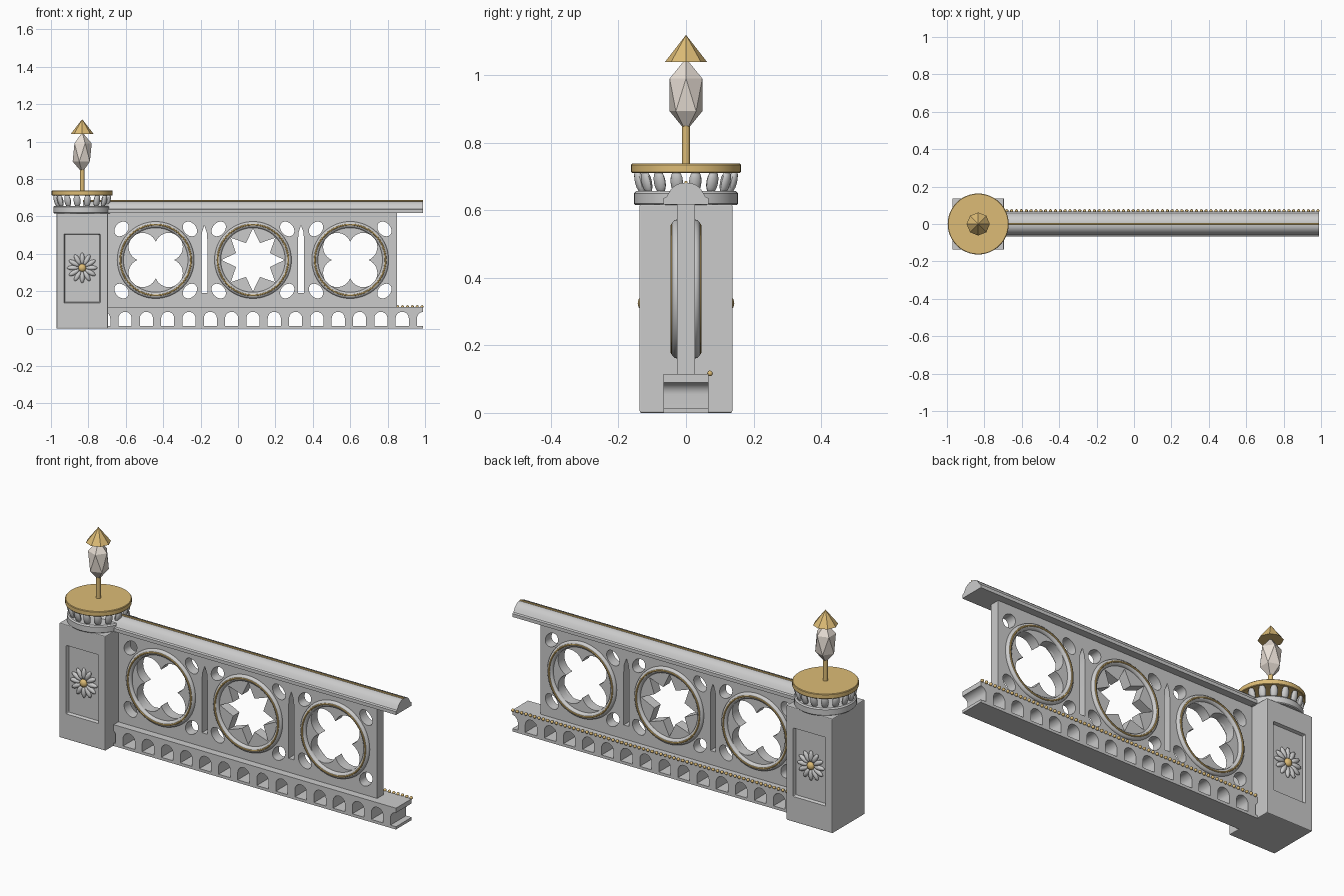
import bpy, bmesh
from math import pi, sin, cos, radians
from mathutils import Matrix, Vector

if "Cube" in bpy.data.objects:
    bpy.data.objects.remove(bpy.data.objects["Cube"])

PX = -0.833          # pier centre
X0, X1 = -0.83, 0.99  # rail extent
CZ = 0.367           # roundel height


def material(name, col):
    m = bpy.data.materials.new(name)
    m.diffuse_color = (*col, 1)
    m.use_nodes = True
    m.node_tree.nodes["Principled BSDF"].inputs["Base Color"].default_value = m.diffuse_color
    return m


GOLD = material("gold", (0.72, 0.50, 0.18))
GLASS = material("warm_glass", (0.80, 0.73, 0.66))


def finish(name, me, mat=None, smooth=True):
    if smooth:
        me.shade_smooth()
        me.set_sharp_from_angle(angle=radians(35))
    if mat:
        me.materials.append(mat)
    ob = bpy.data.objects.new(name, me)
    bpy.context.collection.objects.link(ob)
    return ob


def from_bm(name, bm, mat=None, smooth=True):
    bmesh.ops.recalc_face_normals(bm, faces=bm.faces)
    me = bpy.data.meshes.new(name)
    bm.to_mesh(me)
    bm.free()
    return finish(name, me, mat, smooth)


def plate(name, loops, half):
    """Upright slab in the XZ plane; first loop is the outline, others are holes."""
    cu = bpy.data.curves.new(name, 'CURVE')
    cu.dimensions, cu.fill_mode, cu.extrude = '2D', 'BOTH', half
    for pts in loops:
        s = cu.splines.new('POLY')
        s.points.add(len(pts) - 1)
        for p, (x, z) in zip(s.points, pts):
            p.co = (x, z, 0, 1)
        s.use_cyclic_u = True
    tmp = bpy.data.objects.new("tmp", cu)
    bpy.context.collection.objects.link(tmp)
    me = bpy.data.meshes.new_from_object(tmp.evaluated_get(bpy.context.evaluated_depsgraph_get()))
    bpy.data.objects.remove(tmp)
    me.transform(Matrix.Rotation(pi / 2, 4, 'X'))
    return finish(name, me)


def arc(cx, cz, r, a0, a1, n):
    return [(cx + r * cos(a0 + (a1 - a0) * i / n), cz + r * sin(a0 + (a1 - a0) * i / n))
            for i in range(n + 1)]


def lathe(name, prof, n, mat=None, axis='Z', loc=(0, 0, 0), closed=False, smooth=True):
    """Revolve (radius, height) points about an axis."""
    bm = bmesh.new()
    rings = [[bm.verts.new((r * cos(2 * pi * i / n), r * sin(2 * pi * i / n), z)) for i in range(n)]
             for r, z in prof]
    pairs = list(zip(rings, rings[1:]))
    if closed:
        pairs.append((rings[-1], rings[0]))
    else:
        bm.faces.new(rings[0])
        bm.faces.new(rings[-1])
    for a, b in pairs:
        for i in range(n):
            j = (i + 1) % n
            bm.faces.new((a[i], a[j], b[j], b[i]))
    m = Matrix.Translation(loc)
    if axis == 'Y':
        m = m @ Matrix.Rotation(pi / 2, 4, 'X')
    bm.transform(m)
    return from_bm(name, bm, mat, smooth)


def ball(bm, m, u=12, v=8):
    bmesh.ops.create_uvsphere(bm, u_segments=u, v_segments=v, radius=1, matrix=m)


T, R, S = Matrix.Translation, Matrix.Rotation, lambda x, y, z: Matrix.Diagonal((x, y, z, 1))

# Pier with a sunk panel on front and back
bm = bmesh.new()
bmesh.ops.create_cube(bm, size=1, matrix=T((PX, 0, 0.309)) @ S(0.275, 0.274, 0.618))
bm.normal_update()
for f in [f for f in bm.faces if abs(f.normal.y) > 0.9]:
    bmesh.ops.inset_region(bm, faces=[f], thickness=0.057)
    for v in f.verts:
        v.co.z = 0.137 if v.co.z < 0.3 else 0.507
    bmesh.ops.inset_region(bm, faces=[f], thickness=0.007, depth=-0.016)
pier = from_bm("pier", bm, smooth=False)
bev = pier.modifiers.new("soft_edges", 'BEVEL')
bev.width, bev.segments, bev.limit_method = 0.004, 2, 'ANGLE'
bev.angle_limit = radians(80)

# Rosettes
for side, nm in ((-1, "front"), (1, "back")):
    bm = bmesh.new()
    for k in range(12):
        ball(bm, T((PX, side * 0.124, 0.325)) @ R(k * pi / 6, 4, 'Y')
             @ T((0.05, 0, 0)) @ S(0.031, 0.011, 0.0125))
    from_bm(nm + "_rosette_petals", bm)
    bm = bmesh.new()
    ball(bm, T((PX, side * 0.127, 0.325)) @ S(0.021, 0.016, 0.021), 16, 10)
    from_bm(nm + "_rosette_centre", bm, GOLD)

# Capital: collar, leaning leaves, gold disc
P = (PX, 0, 0)
lathe("capital_collar", [(0.15, 0.616), (0.154, 0.62), (0.154, 0.65), (0.148, 0.657)], 48, None, loc=P)
bm = bmesh.new()
for k in range(16):
    ball(bm, T(P) @ R((k + 0.5) * pi / 8, 4, 'Z') @ T((0.14, 0, 0.684))
         @ R(radians(15), 4, 'Y') @ S(0.014, 0.019, 0.037))
from_bm("capital_leaves", bm)
lathe("capital_disc", [(0.16, 0.711), (0.163, 0.714), (0.163, 0.735), (0.16, 0.738)], 48, GOLD, loc=P)

# Finial: rod, faceted crystal, pointed cap
lathe("finial_rod", [(0.012, 0.73), (0.012, 0.87)], 12, GOLD, loc=P)
bm = bmesh.new()
bmesh.ops.create_icosphere(bm, subdivisions=1, radius=1,
                           matrix=T((PX, 0, 0.942)) @ S(0.057, 0.057, 0.108))
from_bm("finial_crystal", bm, GLASS, smooth=False)
lathe("finial_cap", [(0.062, 1.04), (0.0005, 1.119)], 8, GOLD, loc=P, smooth=False)

# Base course with a row of small arches, the last one cut by the end
loops = [[(-0.8, 0), (X1, 0), (X1, 0.015), (0.957, 0.015)]
         + arc(0.992, 0.055, 0.035, pi, pi / 2 + 0.06, 8) + [(X1, 0.115), (-0.8, 0.115)]]
for k in range(-1, 14):
    x = -0.604 + 0.114 * k
    loops.append([(x - 0.035, 0.015), (x + 0.035, 0.015)] + arc(x, 0.055, 0.035, 0, pi, 14))
plate("base_course", loops, 0.067)

# Pierced panel
roundels = (-0.44, 0.08, 0.60)
loops = [[(-0.8, 0.11), (0.85, 0.11), (0.85, 0.625), (-0.8, 0.625)]]
for cx in roundels:
    if cx == 0.08:   # eight-pointed star
        loops.append([(cx + r * sin(i * pi / 8), CZ + r * cos(i * pi / 8))
                      for i in range(16) for r in [0.098 if i % 2 else 0.168]])
    else:            # quatrefoil
        q = []
        for k in range(4):
            a = pi / 4 + k * pi / 2
            h = radians(113)
            q += arc(cx + 0.099 * cos(a), CZ + 0.099 * sin(a), 0.075, a - h, a + h, 20)
        loops.append(q)
    for sx in (-1, 1):   # oval spandrel piercings, long axis along the ring
        for sz in (-1, 1):
            d = Vector((sx * 0.183, sz * 0.166))
            u = d.normalized()
            loops.append([(cx + d.x + 0.033 * cos(t) * u.x - 0.044 * sin(t) * u.y,
                           CZ + d.y + 0.033 * cos(t) * u.y + 0.044 * sin(t) * u.x)
                          for t in [2 * pi * i / 24 for i in range(24)]])
for x in (-0.18, 0.337):  # lancet slots
    loops.append([(x - 0.016, 0.19), (x + 0.016, 0.19), (x + 0.016, 0.475), (x + 0.013, 0.515),
                  (x, 0.553), (x - 0.013, 0.515), (x - 0.016, 0.475)])
plate("pierced_panel", loops, 0.027)

# Roundel mouldings with gold beading, both faces
for cx in roundels:
    for s in (-1, 1):
        lathe("roundel_moulding", arc(0.189, s * 0.026, 0.017, 0, 2 * pi, 12)[:-1], 64, None,
              'Y', (cx, 0, CZ), True)
        lathe("roundel_gilding", arc(0.189, s * 0.040, 0.0055, 0, 2 * pi, 8)[:-1], 64, GOLD,
              'Y', (cx, 0, CZ), True)

# Handrail: half profile mirrored, extruded along x
half = [(0.067, 0.618), (0.067, 0.636), (0.058, 0.640), (0.052, 0.650),
        (0.044, 0.663), (0.032, 0.674), (0.016, 0.681)]
prof = half + [(-y, z) for y, z in reversed(half)]
bm = bmesh.new()
f = bm.faces.new([bm.verts.new((X0, y, z)) for y, z in prof])
ext = bmesh.ops.extrude_face_region(bm, geom=[f])["geom"]
bmesh.ops.translate(bm, vec=(X1 - X0, 0, 0), verts=[v for v in ext if isinstance(v, bmesh.types.BMVert)])
if not f.is_valid or len(f.link_loops if hasattr(f, "link_loops") else []) == 0:
    bmesh.ops.holes_fill(bm, edges=bm.edges)
from_bm("handrail", bm)
bm = bmesh.new()
bmesh.ops.create_cone(bm, cap_ends=True, segments=10, radius1=0.005, radius2=0.005, depth=X1 - X0,
                      matrix=T(((X0 + X1) / 2, 0, 0.682)) @ R(pi / 2, 4, 'Y'))
from_bm("handrail_gilt_line", bm, GOLD)

# Gold pearl string along the back of the base
bm = bmesh.new()
for k in range(65):
    bmesh.ops.create_icosphere(bm, subdivisions=2, radius=0.0085,
                               matrix=T((-0.68 + 0.026 * k, 0.071, 0.117)))
from_bm("pearl_string", bm, GOLD)
